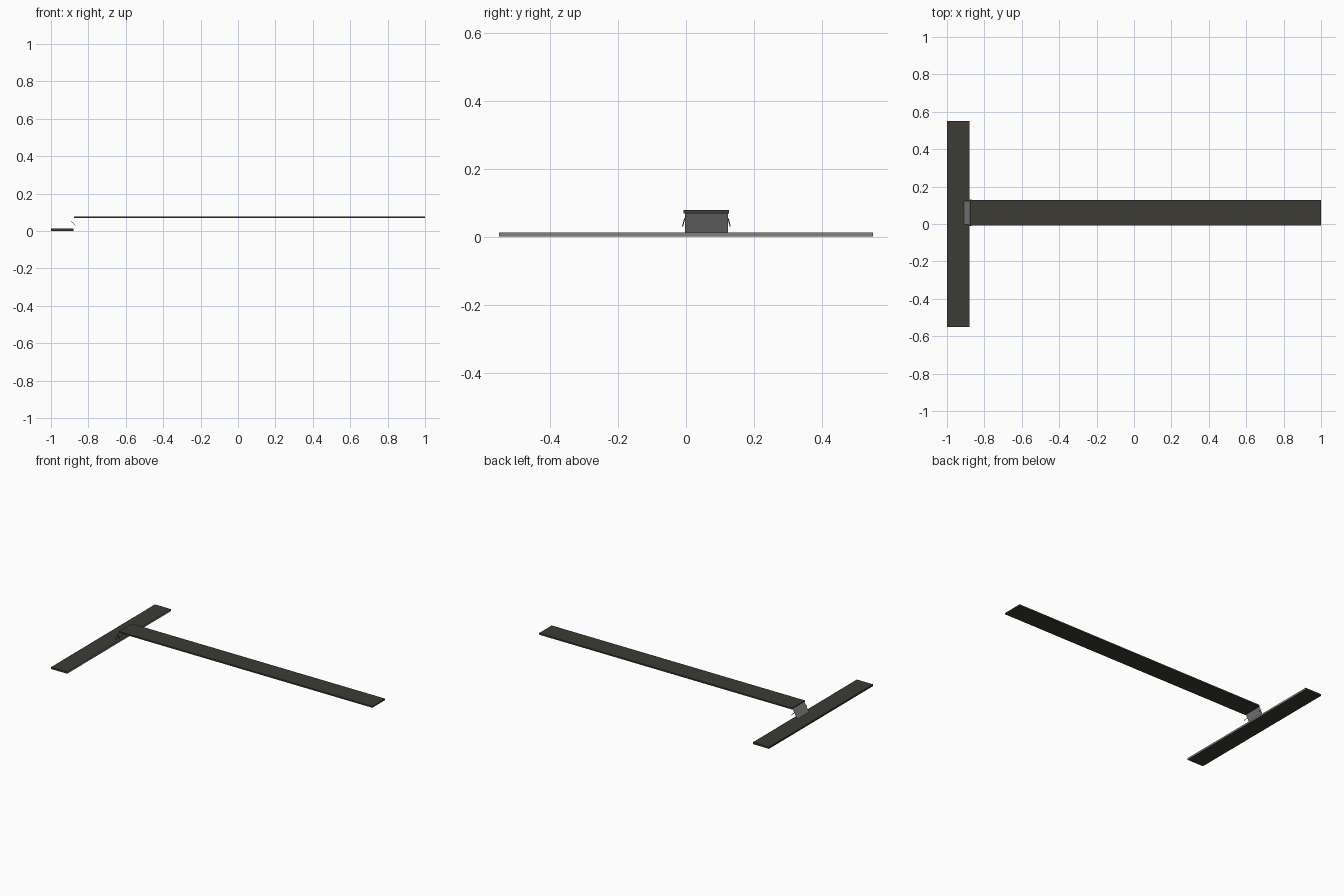
import bpy
from mathutils import Vector

if "Cube" in bpy.data.objects:
    bpy.data.objects.remove(bpy.data.objects["Cube"])


def material(name, col):
    m = bpy.data.materials.new(name)
    m.diffuse_color = (*col, 1)
    m.use_nodes = True
    m.node_tree.nodes["Principled BSDF"].inputs["Base Color"].default_value = m.diffuse_color
    return m


DARK = material("dark olive", (0.047, 0.044, 0.034))
GREY = material("mid grey", (0.22, 0.22, 0.22))
BLACK = material("black", (0.02, 0.02, 0.02))


def mesh(name, verts, faces, mat):
    me = bpy.data.meshes.new(name)
    me.from_pydata(verts, [], faces)
    ob = bpy.data.objects.new(name, me)
    bpy.context.collection.objects.link(ob)
    me.materials.append(mat)
    return ob


def box(name, lo, hi, mat):
    v = [(x, y, z) for x in (lo[0], hi[0]) for y in (lo[1], hi[1]) for z in (lo[2], hi[2])]
    f = [(0, 1, 3, 2), (4, 6, 7, 5), (0, 4, 5, 1), (2, 3, 7, 6), (0, 2, 6, 4), (1, 5, 7, 3)]
    return mesh(name, v, f, mat)


# Two planks forming a T; inner long edge of the lower one is grey
cross = box("cross_plank", (-1, -0.55, 0), (-0.88, 0.55, 0.012), DARK)
cross.data.materials.append(GREY)
cross.data.polygons[1].material_index = 1
box("long_plank", (-0.876, -0.008, 0.068), (1, 0.127, 0.078), DARK)

# Tilted connecting plate, low at the cross plank
mesh("joining_plate",
     [(-0.91, -0.003, 0.011), (-0.91, 0.123, 0.011), (-0.876, 0.123, 0.07), (-0.876, -0.003, 0.07)],
     [(0, 3, 2, 1)], GREY)


# Splayed pins on both sides of the plate
def pin(name, a, b, r):
    a, b = Vector(a), Vector(b)
    d = (b - a).normalized()
    u = d.cross(Vector((0, 1, 0))).normalized() * r
    w = d.cross(u).normalized() * r
    ring = [u + w, w - u, -u - w, u - w]
    v = [a + p for p in ring] + [b + p for p in ring]
    f = [(i, (i + 1) % 4, (i + 1) % 4 + 4, i + 4) for i in range(4)] + [(3, 2, 1, 0), (4, 5, 6, 7)]
    mesh(name, v, f, BLACK)


for s, label in ((-1, "front"), (1, "back")):
    pin(label + "_pin", (-0.892, 0.06 + s * 0.064, 0.053),
        (-0.87, 0.06 + s * 0.070, 0.030), 0.0013)
